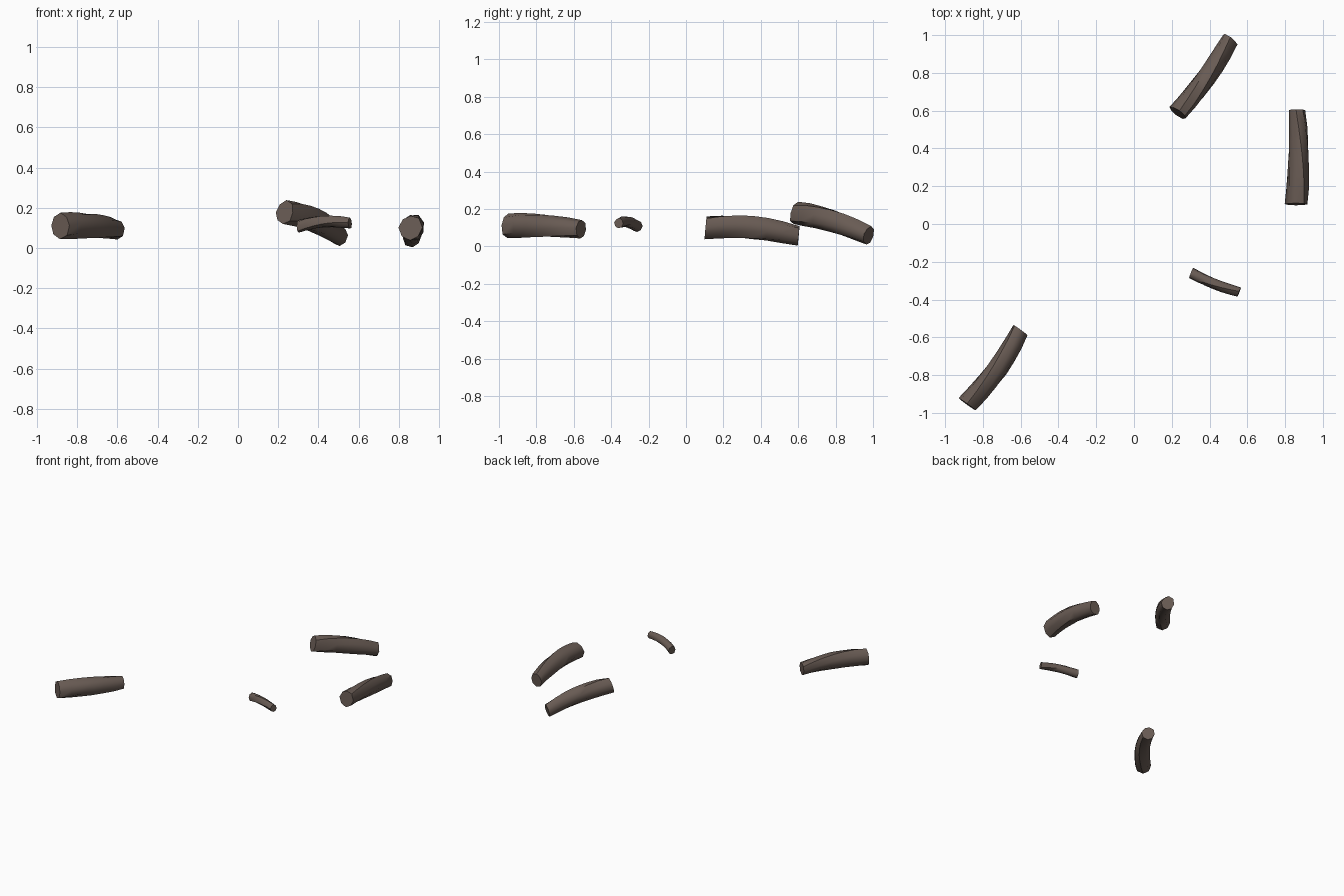
import bpy, bmesh, math, random
from mathutils import Vector

if "Cube" in bpy.data.objects:
    bpy.data.objects.remove(bpy.data.objects["Cube"])

bark = bpy.data.materials.new("dark brown bark")
bark.diffuse_color = (0.14, 0.105, 0.088, 1)
bark.use_nodes = True
bark.node_tree.nodes["Principled BSDF"].inputs["Base Color"].default_value = bark.diffuse_color

SIDES, RINGS = 8, 7


def make_log(name, a, m, b, ra, rm, rb, seed):
    """Gnarled log through start, middle and end points, tapering ra > rm > rb."""
    rnd = random.Random(seed)
    a, m, b = Vector(a), Vector(m), Vector(b)
    axis = (b - a).normalized()
    side = axis.cross(Vector((0, 0, 1))).normalized()
    up = side.cross(axis)
    # uneven cross-section that twists along the length
    lobes = [rnd.uniform(0.93, 1.08) for _ in range(SIDES)]
    bm = bmesh.new()
    rings = []
    for i in range(RINGS):
        t = i / (RINGS - 1)
        wa, wm, wb = (1 - t) * (1 - 2 * t), 4 * t * (1 - t), t * (2 * t - 1)
        c = a * wa + m * wm + b * wb
        r = ra * wa + rm * wm + rb * wb
        ring = []
        for k in range(SIDES):
            ang = 2 * math.pi * k / SIDES + 0.9 * t
            rr = r * lobes[k] * rnd.uniform(0.98, 1.03)
            ring.append(bm.verts.new(c + side * rr * math.cos(ang)
                                     + up * rr * 1.1 * math.sin(ang)))
        rings.append(ring)
    for r0, r1 in zip(rings, rings[1:]):
        for k in range(SIDES):
            n = (k + 1) % SIDES
            bm.faces.new((r0[k], r0[n], r1[n], r1[k]))
    # cut ends
    bm.faces.new(rings[0])
    bm.faces.new(rings[-1])
    bmesh.ops.recalc_face_normals(bm, faces=bm.faces)
    me = bpy.data.meshes.new(name)
    bm.to_mesh(me)
    bm.free()
    me.materials.append(bark)
    ob = bpy.data.objects.new(name, me)
    bpy.context.collection.objects.link(ob)
    bpy.ops.object.select_all(action='DESELECT')
    ob.select_set(True)
    bpy.context.view_layer.objects.active = ob
    bpy.ops.object.shade_smooth_by_angle(angle=math.radians(50))


# Four scattered logs
make_log("back_log", (0.232, 0.588, 0.178), (0.38, 0.773, 0.137),
         (0.508, 0.977, 0.058), 0.053, 0.054, 0.045, 1)
make_log("right_log", (0.857, 0.105, 0.102), (0.871, 0.35, 0.1),
         (0.863, 0.602, 0.055), 0.056, 0.055, 0.045, 2)
make_log("small_branch", (0.302, -0.26, 0.107), (0.425, -0.317, 0.13),
         (0.557, -0.36, 0.123), 0.029, 0.028, 0.025, 3)
make_log("left_log", (-0.885, -0.953, 0.112), (-0.724, -0.764, 0.112),
         (-0.603, -0.56, 0.093), 0.058, 0.057, 0.046, 4)
